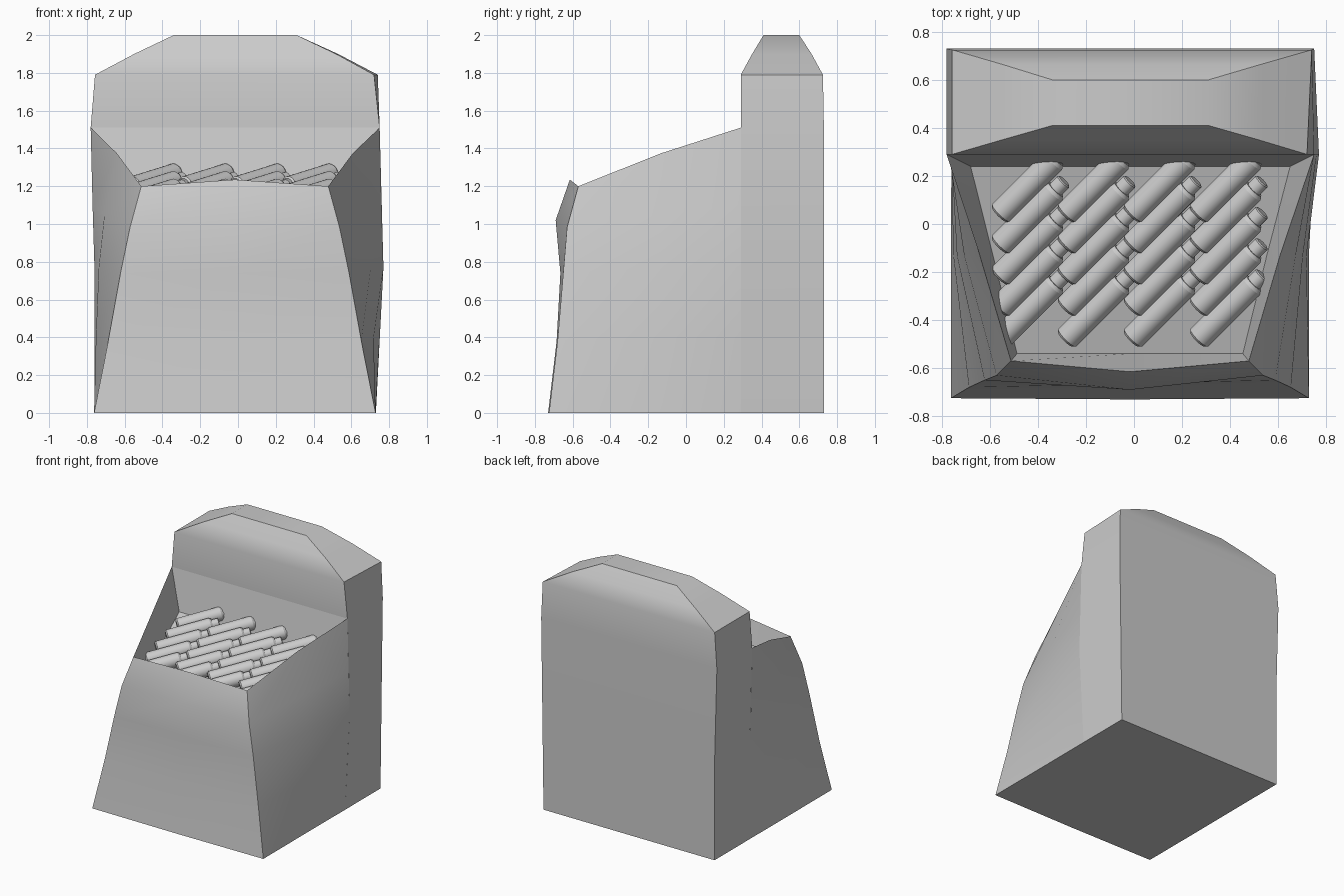
import bpy, bmesh, math
from mathutils import Vector

cube = bpy.data.objects.get("Cube")
if cube:
    bpy.data.objects.remove(cube, do_unlink=True)

gray = bpy.data.materials.new("plain_gray")
gray.use_nodes = True
gray.diffuse_color = (0.6, 0.6, 0.6, 1)
gray.node_tree.nodes["Principled BSDF"].inputs["Base Color"].default_value = (0.6, 0.6, 0.6, 1)


def finish(name, bm, angle):
    bmesh.ops.recalc_face_normals(bm, faces=bm.faces)
    mesh = bpy.data.meshes.new(name)
    bm.to_mesh(mesh)
    bm.free()
    mesh.materials.append(gray)
    ob = bpy.data.objects.new(name, mesh)
    bpy.context.collection.objects.link(ob)
    bpy.ops.object.select_all(action='DESELECT')
    ob.select_set(True)
    bpy.context.view_layer.objects.active = ob
    bpy.ops.object.shade_smooth_by_angle(angle=math.radians(angle))
    return ob


def loft(bm, rings, skip=None):
    """Bridge closed rings of points; skip leaves out one column of faces."""
    loops = [[bm.verts.new(p) for p in ring] for ring in rings]
    n = len(loops[0])
    for k, (a, b) in enumerate(zip(loops, loops[1:])):
        for i in range(n):
            if i == skip and k < len(loops) - 2:
                continue
            j = (i + 1) % n
            bm.faces.new((a[i], a[j], b[j], b[i]))
    bm.faces.new(loops[0])
    bm.faces.new(loops[-1])


# Back block with rounded shoulders: z, left x, right x, right rear x, front y, rear y
back_levels = [
    (0.0, -0.76, 0.73, 0.73, 0.29, 0.73),
    (0.77, -0.76, 0.77, 0.74, 0.29, 0.73),
    (1.51, -0.78, 0.75, 0.75, 0.29, 0.73),
    (1.79, -0.757, 0.72, 0.74, 0.29, 0.725),
    (1.9, -0.55, 0.52, 0.53, 0.35, 0.665),
    (2.0, -0.34, 0.31, 0.31, 0.41, 0.60),
]
bm = bmesh.new()
loft(bm, [[(xl, yf, z), (xr, yf, z), (xb, yb, z), (xl, yb, z)]
          for z, xl, xr, xb, yf, yb in back_levels])
finish("back_block", bm, 40)


# Front bin: tapered outer wall, sloping rim and sunken tray
def bin_ring(zf, zc, zm, zb, wf, yc, yf, wm, xl, xr, yb=0.29):
    o = -0.017
    return [(o - wf, yc, zf), (o, yf, zc), (o + wf, yc, zf), (o + wm, -0.13, zm),
            (xr, yb, zb), (xl, yb, zb), (o - wm, -0.13, zm)]


bin_rings = [
    bin_ring(0, 0, 0, 0, 0.745, -0.725, -0.73, 0.745, -0.76, 0.73),
    bin_ring(0.38, 0.38, 0.4, 0.4, 0.67, -0.68, -0.685, 0.735, -0.76, 0.75),
    bin_ring(0.74, 0.74, 0.77, 0.77, 0.605, -0.65, -0.665, 0.72, -0.76, 0.77),
    bin_ring(0.98, 1.02, 1.05, 1.1, 0.555, -0.63, -0.69, 0.69, -0.77, 0.76),
    bin_ring(1.2, 1.235, 1.375, 1.51, 0.495, -0.57, -0.615, 0.625, -0.78, 0.75),
    bin_ring(0.97, 0.97, 1.09, 1.2, 0.47, -0.54, -0.54, 0.57, -0.68, 0.65, 0.24),
]
bm = bmesh.new()
loft(bm, bin_rings, skip=4)
finish("front_bin", bm, 32)


# Rows of capped rods lying diagonally on the sloping tray
SLOPE = 0.31
axis = Vector((1, 1, SLOPE)).normalized()
side = axis.cross(Vector((0, 0, 1))).normalized()
up = side.cross(axis)
rod_profile = [(0, 0.043), (0.01, 0.052), (0.325, 0.052), (0.34, 0.042),
               (0.34, 0.034), (0.385, 0.034), (0.39, 0.028)]
SIDES = 20
for row in range(5):
    for col in range(4):
        y = 0.04 - 0.13 * row
        base = Vector((-0.56 + 0.275 * col, y, 1.2 + SLOPE * (y - 0.04)))
        bm = bmesh.new()
        loft(bm, [[base + axis * t + r * (side * math.cos(a) + up * math.sin(a))
                   for a in (math.tau * i / SIDES for i in range(SIDES))]
                  for t, r in rod_profile])
        finish(f"rod_{row + 1}_{col + 1}", bm, 30)
